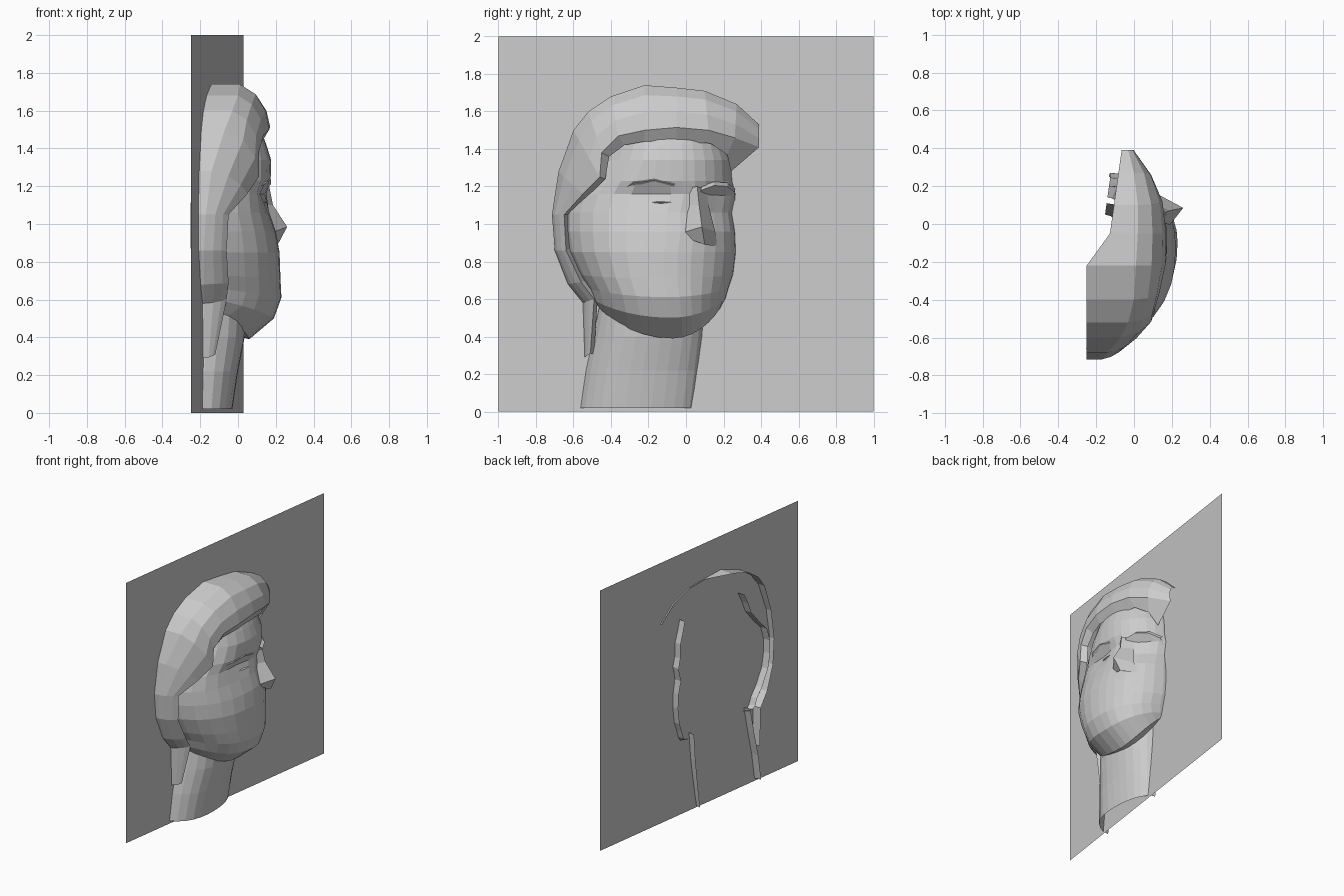
import bpy, bmesh, math
from mathutils import Vector


def plate_x(y):
    # x of the slightly turned back plate
    return -0.11 + 0.14 * y


def strip_mesh(name, rows):
    # Skin neighbouring rows of points with faces looking towards +x
    bm = bmesh.new()
    grid = [[bm.verts.new(p) for p in row] for row in rows]
    for a, b in zip(grid, grid[1:]):
        for i in range(len(a) - 1):
            bm.faces.new((a[i], a[i + 1], b[i + 1], b[i]))
    bmesh.ops.remove_doubles(bm, verts=bm.verts, dist=0.0005)
    bm.normal_update()
    if sum(f.normal.x * f.calc_area() for f in bm.faces) < 0:
        bmesh.ops.reverse_faces(bm, faces=bm.faces)
    me = bpy.data.meshes.new(name)
    bm.to_mesh(me)
    bm.free()
    ob = bpy.data.objects.new(name, me)
    bpy.context.collection.objects.link(ob)
    return ob


def bump(y, z, cy, cz, wy, wz):
    return math.exp(-((y - cy) / wy) ** 2 - ((z - cz) / wz) ** 2)


def relief_row(z, drop, y0, y1, yp, xp, n=16, sockets=False):
    # One bulging cross-section from back edge y0 to front edge y1, peak at yp
    row = []
    for i in range(n + 1):
        t = math.sin(math.pi * (i / n - 0.5))
        y = yp + t * ((y1 - yp) if t > 0 else (yp - y0))
        s = max(0, 1 - abs(t) ** 2.3) ** 0.5
        zz = z - drop * (1 - t * t) ** 0.8
        x = (plate_x(y) - 0.05) * (1 - s) + xp * s
        if sockets:
            x -= 0.04 * bump(y, zz, -0.2, 1.14, 0.14, 0.06)
            x -= 0.05 * bump(y, zz, 0.17, 1.12, 0.07, 0.08)
        row.append((x, y, zz))
    return row


# Back plate
strip_mesh("back_plate", [[(plate_x(-1), -1, z), (plate_x(1), 1, z)] for z in (0, 2)])

# Face, from under the hair down to the jaw underside
face = [
    (1.50, 0, -.40, .20, -.08, .12),
    (1.42, 0, -.44, .22, -.08, .15),
    (1.34, 0, -.47, .245, -.08, .175),
    (1.23, 0, -.56, .25, -.08, .175),
    (1.16, 0, -.63, .27, -.08, .16),
    (1.06, 0, -.66, .25, -.10, .17),
    (.96, 0, -.66, .265, -.10, .20),
    (.85, 0, -.64, .27, -.12, .22),
    (.73, .02, -.58, .255, -.12, .225),
    (.66, .05, -.53, .23, -.10, .23),
    (.61, .11, -.51, .215, -.08, .19),
    (.59, .20, -.49, .20, -.07, .06),
    (.59, .18, -.45, .14, -.10, -.02),
]
strip_mesh("face", [relief_row(*r, sockets=True) for r in face])

# Neck
neck = [
    (.60, 0, -.46, .11, -.20, .05),
    (.40, 0, -.50, .095, -.20, .035),
    (.22, 0, -.54, .075, -.23, 0),
    (.02, 0, -.57, .05, -.25, -.03),
]
strip_mesh("neck", [relief_row(*r, n=14) for r in neck])

# Hair stations from forelock to nape: outline (y, z, crown x), lip and hairline (y, z, x)
hair = [
    ((.39, 1.53, -.03), (.39, 1.41, -.01), (.24, 1.28, -.02)),
    ((.27, 1.64, 0), (.26, 1.46, .09), (.22, 1.37, .05)),
    ((.10, 1.71, .02), (.12, 1.50, .15), (.13, 1.43, .10)),
    ((-.05, 1.727, .02), (-.05, 1.515, .17), (-.05, 1.44, .13)),
    ((-.22, 1.74, .01), (-.22, 1.50, .165), (-.22, 1.44, .13)),
    ((-.40, 1.68, 0), (-.36, 1.47, .135), (-.33, 1.42, .10)),
    ((-.52, 1.60, -.03), (-.45, 1.38, .11), (-.41, 1.36, .08)),
    ((-.60, 1.50, -.07), (-.46, 1.25, .11), (-.43, 1.24, .07)),
    ((-.68, 1.28, -.14), (-.55, 1.16, .05), (-.53, 1.14, .0)),
    ((-.715, 1.05, -.17), (-.65, 1.05, -.05), (-.63, 1.05, -.10)),
    ((-.70, .86, -.18), (-.64, .86, -.06), (-.62, .87, -.11)),
    ((-.63, .68, -.18), (-.56, .69, -.05), (-.54, .70, -.10)),
    ((-.55, .58, -.18), (-.49, .60, -.06), (-.47, .62, -.10)),
    ((-.54, .29, -.18), (-.51, .31, -.12), (-.49, .31, -.14)),
]
rows = []
for o, l, h in hair:
    rim = -0.25 if o[0] < -0.07 else plate_x(o[0]) - 0.01
    outer, lip, line = [Vector((p[2], p[0], p[1])) for p in (o, l, h)]
    out = Vector((0, o[0] - l[0], o[1] - l[1]))
    mids = [outer.lerp(lip, k) + out * b + Vector((0.12 * out.length, 0, 0))
            for k, b in ((.35, .13), (.7, .1))]
    rows.append([(rim, o[0], o[1]), outer, *mids, lip, line])
strip_mesh("hair", rows)

# Nose: bridge, tip and nostril rows, each side / ridge / side
nose = [
    [(.13, .00, 1.19), (.165, .06, 1.20), (.10, .11, 1.19)],
    [(.15, .02, 1.10), (.185, .07, 1.10), (.10, .12, 1.10)],
    [(.17, -.03, .95), (.26, .085, .985), (.13, .155, .96)],
    [(.17, -.01, .93), (.21, .10, .89), (.10, .17, .88)],
]
strip_mesh("nose", nose)

# Brow ridges, each a thin bent ledge
brows = {
    "near_brow": [(.075, -.36, 1.17), (.145, -.28, 1.22), (.168, -.17, 1.235), (.168, -.06, 1.21)],
    "far_brow": [(.145, .08, 1.18), (.115, .15, 1.205), (.05, .22, 1.20), (-.03, .26, 1.17)],
}
for name, path in brows.items():
    strip_mesh(name, [[(x - .02, y, z + .02), (x + .006, y, z), (x - .05, y, z - .05)]
                      for x, y, z in path])

# Near eyelids
for name, z in (("upper_lid", 1.115), ("lower_lid", 1.07)):
    strip_mesh(name, [[(x - .02, y, z + .01), (x, y, z), (x - .02, y, z - .012)]
                      for x, y in ((.14, -.18), (.155, -.13), (.155, -.08))])
